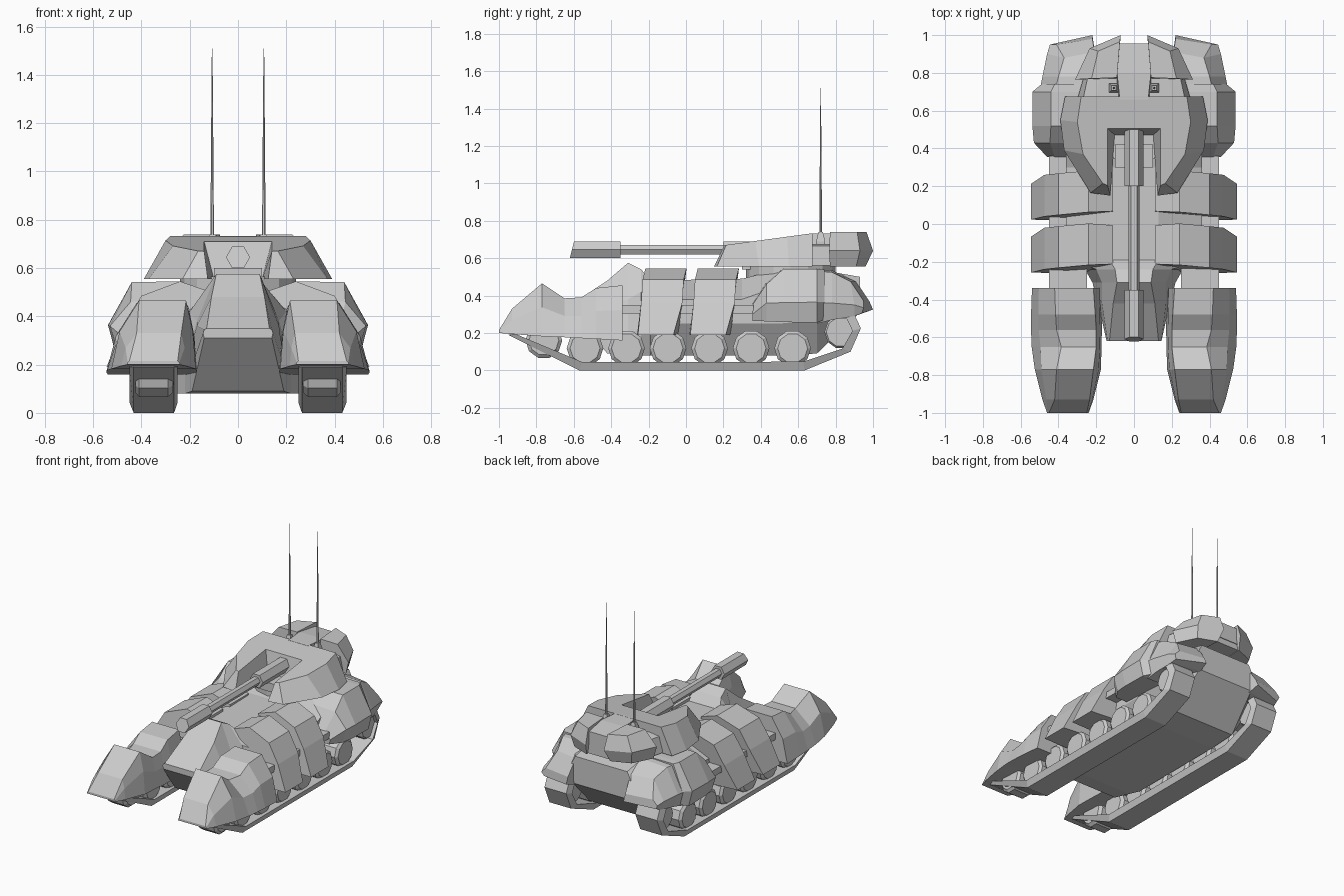
import bpy, bmesh, math
from mathutils import Vector

cube = bpy.data.objects.get("Cube")
if cube:
    bpy.data.objects.remove(cube, do_unlink=True)

grey = bpy.data.materials.new("armour_grey")
grey.use_nodes = True
COLOUR = (0.6, 0.6, 0.6, 1)
grey.diffuse_color = COLOUR
grey.node_tree.nodes["Principled BSDF"].inputs["Base Color"].default_value = COLOUR


def finish(name, bm, mirror):
    bmesh.ops.recalc_face_normals(bm, faces=bm.faces)
    mesh = bpy.data.meshes.new(name)
    bm.to_mesh(mesh)
    bm.free()
    mesh.materials.append(grey)
    obj = bpy.data.objects.new(name, mesh)
    bpy.context.collection.objects.link(obj)
    if mirror:
        obj.modifiers.new("both_sides", 'MIRROR').use_clip = False
    return obj


def loft(name, sections, mirror=False):
    """Skin matching rings of points and cap both ends."""
    bm = bmesh.new()
    rings = [[bm.verts.new(p) for p in ring] for ring in sections]
    n = len(rings[0])
    for a, b in zip(rings, rings[1:]):
        for i in range(n):
            j = (i + 1) % n
            bm.faces.new((a[i], a[j], b[j], b[i]))
    bm.faces.new(rings[0])
    bm.faces.new(rings[-1])
    return finish(name, bm, mirror)


def along_y(name, stations, mirror=False):
    """Loft through (y, [(x, z), ...]) stations."""
    return loft(name, [[(x, y, z) for x, z in pts] for y, pts in stations], mirror)


def both(half):
    return half + [(-x, *rest) for x, *rest in reversed(half)]


def box(name, x0, x1, y0, y1, z0, z1, mirror=False):
    ring = [(x0, z0), (x1, z0), (x1, z1), (x0, z1)]
    return along_y(name, [(y0, ring), (y1, ring)], mirror)


def ngon(n, r, cx, cz, turn=0.0):
    return [(cx + r * math.cos(turn + i * math.tau / n),
             cz + r * math.sin(turn + i * math.tau / n)) for i in range(n)]


# Hull: y, then lower edge, lower side, shoulder and deck edge
hull = [
    (-.62, [(.14, .31), (.145, .33), (.14, .345), (.13, .35)]),
    (-.42, [(.19, .09), (.19, .2), (.17, .36), (.11, .48)]),
    (-.31, [(.22, .08), (.22, .2), (.17, .38), (.09, .575)]),
    (-.24, [(.25, .08), (.26, .22), (.2, .42), (.1, .54)]),
    (-.19, [(.25, .08), (.36, .25), (.36, .38), (.13, .48)]),
    (.3, [(.25, .08), (.36, .25), (.36, .38), (.13, .49)]),
    (.5, [(.25, .08), (.36, .25), (.36, .45), (.2, .54)]),
    (.7, [(.25, .09), (.36, .27), (.36, .45), (.2, .54)]),
    (.93, [(.22, .31), (.24, .33), (.24, .42), (.2, .5)]),
]
along_y("hull", [(y, both(pts)) for y, pts in hull])
box("side_rail", .25, .45, -.36, .36, .305, .35, True)

# Track belts: an open run whose ends sit inside the fenders
path = [(-.8, .24), (-.95, .19), (-.57, 0), (.635, 0),
        (.88, .1), (.935, .225), (.9, .3), (.8, .31)]
belt = []
for y, z in path:
    p = Vector((y, z))
    target = Vector((max(-.5, min(.6, y)), .2 if z < .2 else .12))
    q = p + (target - p).normalized() * .047
    belt.append([(.265, *p), (.25, *q), (.45, *q), (.432, *p)])
loft("track_belt", belt, True)

# Road wheels
wheels = [(-.76, .16)] + [(-.54 + i * .222, .118) for i in range(6)] + [(.83, .205)]
for i, (y, z) in enumerate(wheels):
    rim = ngon(10, .098 if i < 7 else .09, y, z)
    hub = ngon(10, .08, y, z)
    loft(f"wheel_{i + 1}", [[(x, a, b) for a, b in r] for x, r in
                            ((.27, hub), (.29, rim), (.41, rim), (.425, hub))], True)

# Front fenders: y, bottom z, top z, outer bottom x, outer top x, inner top x, inner bottom x
front = [
    (-1, .2, .215, .46, .45, .25, .24),
    (-.93, .194, .33, .485, .42, .235, .215),
    (-.77, .182, .465, .525, .41, .215, .175),
    (-.65, .177, .385, .542, .385, .2, .172),
    (-.56, .172, .39, .545, .41, .2, .17),
    (-.48, .168, .44, .545, .415, .205, .17),
    (-.34, .16, .455, .54, .42, .215, .17),
]
along_y("front_fender", [
    (y, [(ob, b), (.3 * ot + .7 * ob, b + .55 * (t - b)), (ot, t), (it, t),
         (.3 * it + .7 * ib, b + .55 * (t - b)), (ib, b)])
    for y, b, t, ob, ot, it, ib in front], True)

# Arched side armour slabs, raked back towards the top
arch = [(.545, .19, 0), (.475, .36, .022), (.4, .485, .03),
        (.24, .545, .045), (.11, .5, .05), (.11, .4, .04), (.3, .19, 0)]
for name, y0 in (("forward_slab", -.262), ("aft_slab", .018)):
    loft(name, [[(x, y0 + shift + (.005 if x > .5 else 0), z) for x, z, shift in arch],
                [(x, y0 + shift + (.195 if x > .5 else .205 if x < .2 else .22), z)
                 for x, z, shift in arch]], True)

# Rear fenders and the tail cowls behind them
along_y("rear_fender", [
    (.355, [(.45, .265), (.46, .3), (.42, .35), (.28, .36), (.25, .265)]),
    (.43, [(.5, .262), (.53, .36), (.445, .46), (.27, .47), (.22, .262)]),
    (.52, [(.51, .258), (.538, .362), (.44, .542), (.2, .545), (.2, .258)]),
    (.70, [(.51, .255), (.538, .365), (.44, .542), (.2, .545), (.2, .255)]),
    (.74, [(.46, .27), (.49, .365), (.42, .54), (.2, .54), (.2, .27)]),
], True)
loft("tail_cowl", [
    [(.47, .7, .25), (.5, .7, .36), (.42, .7, .53), (.2, .7, .54), (.2, .7, .25)],
    [(.46, .78, .27), (.485, .78, .36), (.4, .78, .525), (.2, .78, .535), (.2, .78, .27)],
    [(.44, .9, .29), (.46, .9, .35), (.37, .88, .475), (.21, .91, .475), (.21, .93, .3)],
    [(.43, .94, .305), (.445, .95, .335), (.41, .95, .37), (.22, .98, .37), (.22, 1, .325)],
], True)

# Turret: a horseshoe with a slot for the gun and a sloping roof
foot = [(.1, .47), (.125, .15), (.23, .165), (.37, .39), (.39, .55), (.365, .675)]
roof = [(.14, .505), (.14, .205), (.165, .215), (.27, .37), (.3, .54), (.28, .675)]
loft("turret", [[(x, y, .555) for x, y in both(foot)],
                [(x, y, .67 + (y - .21) * .135) for x, y in both(roof)]])
ring = ngon(16, .24, 0, .56)
loft("turret_ring", [[(x, y, z) for x, y in ring] for z in (.46, .565)])
along_y("turret_bustle", [
    (.66, both([(.3, .56), (.27, .665), (.2, .675)])),
    (.8, both([(.26, .56), (.24, .665), (.18, .675)])),
    (.95, both([(.1, .56), (.1, .66), (.08, .67)]))])
along_y("bustle_spine", [
    (.66, both([(.085, .6), (.075, .732)])),
    (.8, both([(.1, .6), (.09, .732)])),
    (.955, both([(.1, .6), (.08, .715)]))])

# Stowage bins at the back of the turret
loft("stowage_bin", [
    [(x, y, .555) for x, y in ((.1, .77), (.29, .77), (.22, .91), (.09, .96))],
    [(x, y, .64) for x, y in ((.09, .77), (.312, .765), (.235, .93), (.07, 1))],
    [(x, y, .74) for x, y in ((.09, .775), (.225, .77), (.19, .915), (.075, .965))],
], True)

# Gun: mantlet, breech, barrel and muzzle sleeve
box("mantlet", -.1, .1, .3, .42, .54, .6)
gun_z = .645
for name, r, y0, y1, rake in (("gun_breech", .05, .2, .51, 0),
                              ("gun_barrel", .03, -.4, .25, 0),
                              ("gun_muzzle", .05, -.61, -.35, .25)):
    six = ngon(6, r, 0, gun_z)
    loft(name, [[(x, y0 + (z - gun_z) * rake, z) for x, z in six],
                [(x, y1, z) for x, z in six]])

# Whip aerials on square sockets
for name, sides, rings in (
        ("aerial_socket", 4, ((.034, .66), (.034, .69), (.017, .74))),
        ("aerial", 6, ((.008, .7), (.005, 1.1), (.0015, 1.51)))):
    loft(name, [[(x, y, z) for x, y in ngon(sides, r, .107, .72, math.pi / 4)]
                for r, z in rings], True)
